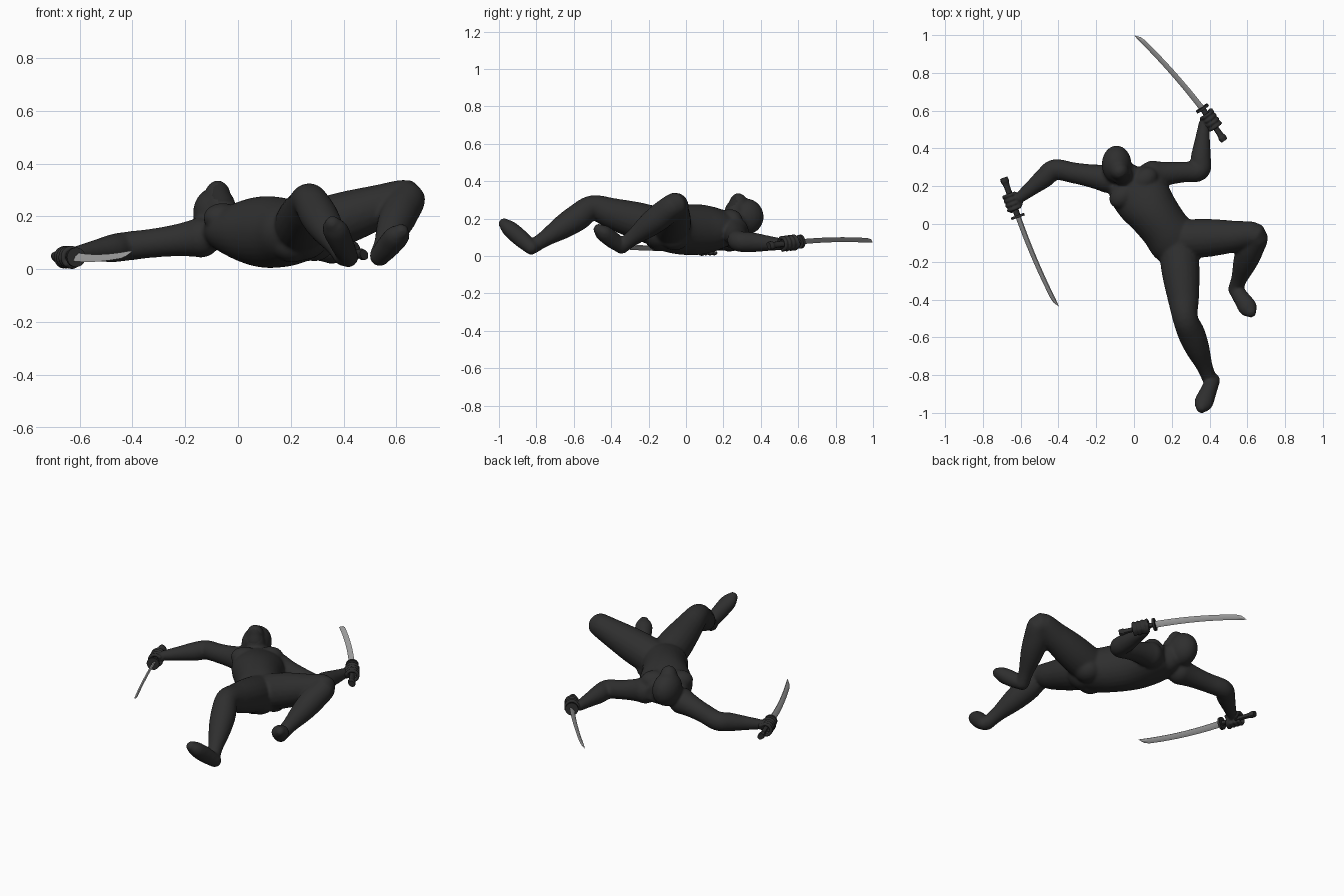
import bpy, bmesh, math
from mathutils import Vector, Matrix

if "Cube" in bpy.data.objects:
    bpy.data.objects.remove(bpy.data.objects["Cube"])


def material(name, v):
    m = bpy.data.materials.new(name)
    m.diffuse_color = (v, v, v, 1)
    m.use_nodes = True
    m.node_tree.nodes["Principled BSDF"].inputs["Base Color"].default_value = m.diffuse_color
    return m


SUIT = material("black suit", 0.028)
MASK = material("dark face opening", 0.021)
GRIP = material("dark grip", 0.026)
STEEL = material("steel", 0.38)


def smooth_path(pts, n=5):
    """Catmull-Rom resampling."""
    P = [Vector(p) for p in pts]
    P = [P[0] * 2 - P[1]] + P + [P[-1] * 2 - P[-2]]
    out = []
    for i in range(1, len(P) - 2):
        a, b, c, d = P[i - 1:i + 3]
        for k in range(n):
            t = k / n
            out.append(b + ((c - a) * t + (2 * a - 5 * b + 4 * c - d) * t * t
                            + (3 * b - 3 * c + d - a) * t ** 3) / 2)
    return out + [P[-2]]


def blob(bm, c, radii, axis=(0, 0, 1)):
    """Ellipsoid whose local z follows axis."""
    q = Vector(axis).to_track_quat('Z', 'Y').to_matrix().to_4x4()
    mat = Matrix.Translation(c) @ q @ Matrix.Diagonal((*radii, 1))
    bmesh.ops.create_uvsphere(bm, u_segments=20, v_segments=14, radius=1, matrix=mat)


def skin_rings(bm, rings):
    for r0, r1 in zip(rings, rings[1:]):
        for k in range(len(r0)):
            j = (k + 1) % len(r0)
            bm.faces.new((r0[k], r0[j], r1[j], r1[k]))
    bm.faces.new(rings[0][::-1])
    bm.faces.new(rings[-1])


def tube(bm, stations, up=(0, 0, 1), segs=20, caps=True):
    """Loft through (x, y, z, half width[, half height]) stations."""
    S = smooth_path([s if len(s) == 5 else (*s, s[3]) for s in stations])
    rings = []
    for i, s in enumerate(S):
        t = Vector(S[min(i + 1, len(S) - 1)][:3]) - Vector(S[max(i - 1, 0)][:3])
        t.normalize()
        side = t.cross(Vector(up)).normalized()
        nor = side.cross(t)
        ang = [2 * math.pi * k / segs for k in range(segs)]
        rings.append([bm.verts.new(Vector(s[:3]) + side * s[3] * math.cos(a)
                                   + nor * s[4] * math.sin(a)) for a in ang])
    skin_rings(bm, rings)
    if caps:
        for s in (S[0], S[-1]):
            blob(bm, s[:3], [min(s[3], s[4])] * 3)


def limb(bm, joints, profile):
    """Tube along joints; profile holds (position in joint units, radii)."""
    J = [Vector(j) for j in joints]
    st = []
    for f, *r in profile:
        i = min(int(f), len(J) - 2)
        st.append((*J[i].lerp(J[i + 1], f - i), *r))
    tube(bm, st)


def finish(bm, name, mats, voxel=None, iterations=5):
    bmesh.ops.recalc_face_normals(bm, faces=bm.faces)
    me = bpy.data.meshes.new(name)
    bm.to_mesh(me)
    bm.free()
    ob = bpy.data.objects.new(name, me)
    bpy.context.collection.objects.link(ob)
    if voxel:  # fuse the overlapping volumes into one soft skin
        r = ob.modifiers.new("fuse", 'REMESH')
        r.mode, r.voxel_size = 'VOXEL', voxel
        s = ob.modifiers.new("soften", 'SMOOTH')
        s.factor, s.iterations = 0.5, iterations
        dg = bpy.context.evaluated_depsgraph_get()
        new = bpy.data.meshes.new_from_object(ob.evaluated_get(dg))
        ob.modifiers.clear()
        ob.data = new
    ob.data.materials.clear()
    for m in mats:
        ob.data.materials.append(m)
    bpy.ops.object.select_all(action='DESELECT')
    ob.select_set(True)
    bpy.context.view_layer.objects.active = ob
    bpy.ops.object.shade_smooth_by_angle(angle=math.radians(60 if voxel else 30))
    return ob


# ---- body: torso, neck, head and limbs fused together
WRIST_A, WRIST_B = (-.605, .14, .06), (.37, .525, .062)
ANKLE_A, ANKLE_B = (.537, -.345, .05), (.4, -.82, .05)
bm = bmesh.new()
neck, pelvis = Vector((-.04, .25, .147)), Vector((.25, -.14, .135))
tube(bm, [(*neck.lerp(pelvis, f), a, b) for f, a, b in
          ((0, .12, .075), (.15, .147, .1), (.33, .15, .125), (.5, .137, .136),
           (.7, .13, .132), (.86, .135, .12), (1, .12, .1))], segs=28)
for c in ((-.06, .15, .195), (.055, .235, .195)):     # chest muscles
    blob(bm, c, (.078, .06, .055), (-.2, .25, 1))
for c in ((.205, -.14, .095), (.29, -.06, .1)):       # buttocks
    blob(bm, c, (.078, .08, .07))
tube(bm, [(-.02, .23, .15, .085), (-.085, .305, .21, .055)])  # neck
blob(bm, (-.092, .316, .21), (.079, .1, .098))        # skull
blob(bm, (-.066, .262, .236), (.058, .056, .064))     # jaw
blob(bm, (-.077, .28, .276), (.05, .05, .06))         # brow
ARM = ((0, .076), (.3, .062), (.65, .055), (1, .055), (1.3, .053), (1.65, .041), (2, .03))
LEG = ((0, .105), (.35, .1), (.7, .084), (1, .067), (1.25, .072), (1.5, .064),
       (1.8, .043), (2, .039))
FOOT = ((0, .038), (.4, .044, .046), (.8, .05, .043), (1, .038, .03))
limb(bm, ((-.14, .24, .12), (-.42, .288, .087), WRIST_A), ARM)
limb(bm, ((.1, .26, .13), (.347, .283, .078), WRIST_B), ARM)
limb(bm, ((.27, -.08, .15), (.64, -.06, .272), ANKLE_A), LEG)
limb(bm, ((.235, -.13, .15), (.272, -.5, .258), ANKLE_B), LEG)
limb(bm, (ANKLE_A, (.618, -.466, .142)), FOOT)
limb(bm, ((.418, -.828, .045), (.358, -.972, .172)), FOOT)
body = finish(bm, "body", [SUIT, MASK], voxel=0.009)
# hood opening on the front of the head
face_c, face_d = Vector((-.057, .24, .285)), Vector((.3, -.65, .7))
for p in body.data.polygons:
    p.material_index = int((p.center - face_c).length < .042 and p.normal.dot(face_d) > .3)


# ---- hands and swords
def hand(name, g, d, wrist):
    d, wrist = d.normalized(), Vector(wrist)
    w = wrist - g
    w = (w - d * w.dot(d)).normalized()
    n = d.cross(w)
    palm = g + w * .03

    def curl(c, a, r):
        return (*(c + (w * math.cos(a) + n * math.sin(a)) * .034), r)

    bm = bmesh.new()
    blob(bm, palm, (.026, .026, .042), d)
    tube(bm, [(*wrist, .029), (*palm, .026)])
    for k in range(4):  # fingers curled around the grip
        c = g + d * (k - 1.5) * .025
        tube(bm, [curl(c, .35 + i * .92, .0105) for i in range(6)], up=d, segs=10)
    tube(bm, [curl(g + d * (.02 + .008 * i), -.17 - .82 * i, .012) for i in range(4)],
         up=d, segs=10)  # thumb
    finish(bm, name, [SUIT], voxel=0.005, iterations=3)


def sword(tag, pommel, guard, tip, bow, wrist):
    p, g, t, b = map(Vector, (pommel, guard, tip, bow))
    d, wd = (g - p).normalized(), b.normalized()
    # grip with flared pommel
    bm = bmesh.new()
    tube(bm, [(*p.lerp(g, f), r, r * .75) for f, r in
              ((0, .022), (.1, .025), (.25, .018), (1, .018))], up=wd, segs=14, caps=False)
    finish(bm, "grip_" + tag, [GRIP])
    # round guard
    bm = bmesh.new()
    q = d.to_track_quat('Z', 'Y').to_matrix().to_4x4()
    bmesh.ops.create_cone(bm, cap_ends=True, segments=20, radius1=.037, radius2=.037,
                          depth=.014, matrix=Matrix.Translation(g) @ q)
    finish(bm, "guard_" + tag, [GRIP])
    # curved blade with a ridged section, edge on the outside of the curve
    bm = bmesh.new()
    along = (t - g).normalized()
    wd = (wd - along * wd.dot(along)).normalized()
    flat = along.cross(wd)
    rings, N = [], 18
    for i in range(N + 1):
        u = i / N
        c = g.lerp(t, u) + b * 4 * u * (1 - u)
        width = .038 - .008 * u
        back = -width / 2
        edge = back + width * max(.04, min(1, (1 - u) / .07))
        mid = (back + edge) / 2
        th = .006 * min(1, (1 - u) / .08 + .1)
        sec = ((back, .6), (mid, 1), (edge, 0), (mid, -1), (back, -.6))
        rings.append([bm.verts.new(c + wd * x + flat * th * y) for x, y in sec])
    skin_rings(bm, rings)
    finish(bm, "blade_" + tag, [STEEL])
    hand("hand_" + tag, p.lerp(g, .62), d, wrist)


sword("a", (-.69, .245, .045), (-.615, .04, .045), (-.407, -.44, .058),
      (-.008, -.004, -.01), WRIST_A)
sword("b", (.478, .442, .055), (.362, .612, .077), (.01, 1.005, .082),
      (.007, .0065, .009), WRIST_B)
